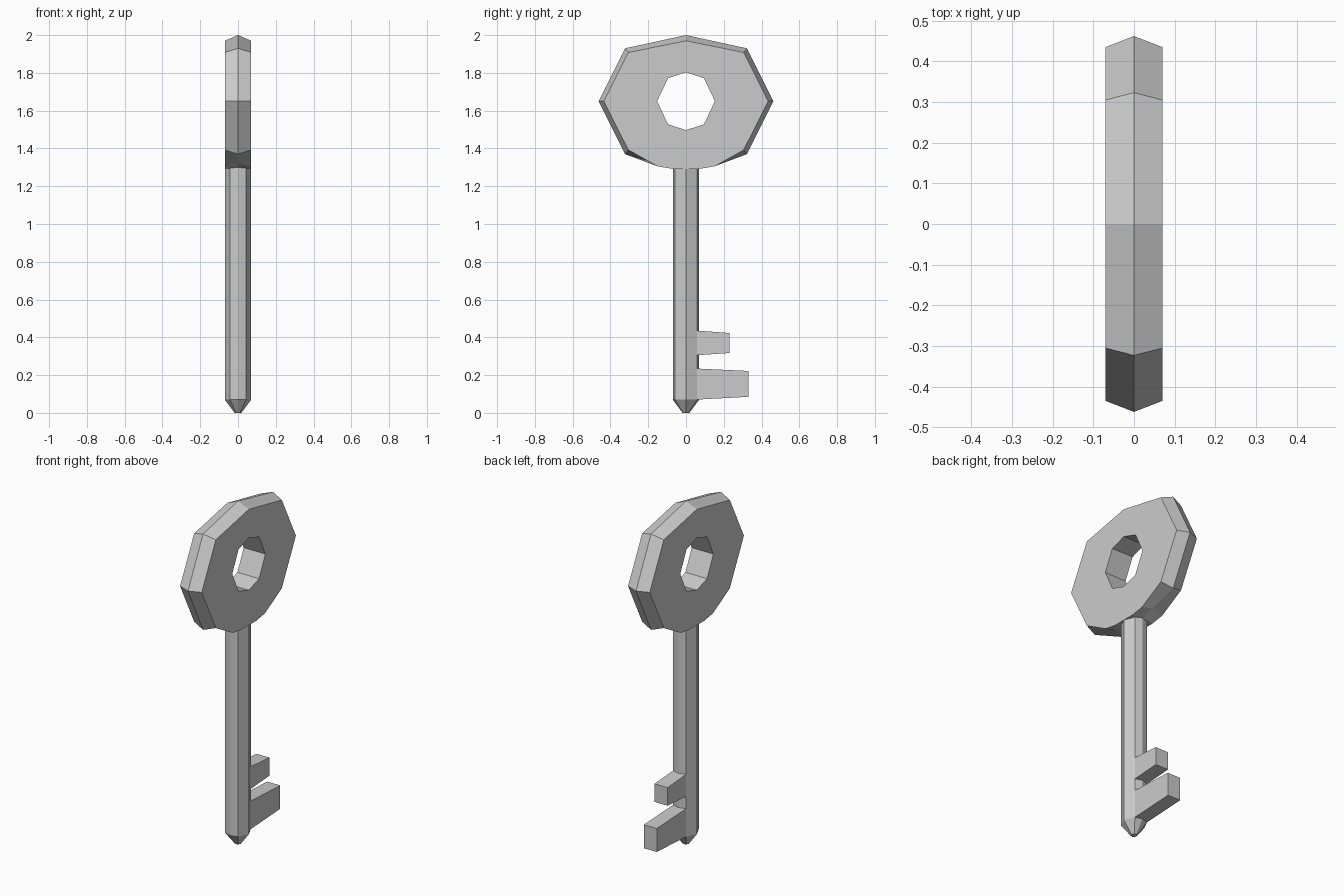
import bpy, bmesh

if "Cube" in bpy.data.objects:
    bpy.data.objects.remove(bpy.data.objects["Cube"])


def finish(name, bm):
    """Weld, orient and turn a bmesh into a named flat-shaded object."""
    bmesh.ops.remove_doubles(bm, verts=bm.verts, dist=0.0005)
    bmesh.ops.recalc_face_normals(bm, faces=bm.faces)
    me = bpy.data.meshes.new(name)
    bm.to_mesh(me)
    bm.free()
    ob = bpy.data.objects.new(name, me)
    bpy.context.collection.objects.link(ob)
    return ob


# bow: half outline as (flat face, outer ridge, hole) points in y, z
half = [
    ((0, 1.97), (0, 2.0), (0, 1.803)),
    ((0.305, 1.908), (0.323, 1.93), (0.095, 1.772)),
    ((0.435, 1.65), (0.462, 1.65), (0.153, 1.65)),
    ((0.305, 1.392), (0.323, 1.37), (0.095, 1.528)),
    ((0.15, 1.305), (0.15, 1.322), (0, 1.497)),
    ((0.07, 1.292), (0.07, 1.30), (0, 1.497)),
]
mirrored = [tuple((-y, z) for y, z in s) for s in half[:0:-1]]
T = 0.07
bm = bmesh.new()
rings = []
for face, ridge, hole in half + mirrored:
    section = [(-T, *hole), (-T, *face), (0, *ridge), (T, *face), (T, *hole)]
    rings.append([bm.verts.new(p) for p in section])
for i, a in enumerate(rings):
    b = rings[(i + 1) % len(rings)]
    for j in range(5):
        k = (j + 1) % 5
        bm.faces.new((a[j], a[k], b[k], b[j]))
finish("bow", bm)

# shaft: eight-sided rod with a tapered tip
octagon = [(0.07, 0), (0.042, 0.058), (0, 0.07), (-0.042, 0.058),
           (-0.07, 0), (-0.042, -0.058), (0, -0.07), (0.042, -0.058)]
bm = bmesh.new()
levels = [[bm.verts.new((x * s, y * s, z)) for x, y in octagon]
          for s, z in ((0.25, 0), (1, 0.07), (1, 1.31))]
for a, b in zip(levels, levels[1:]):
    for i in range(8):
        k = (i + 1) % 8
        bm.faces.new((a[i], a[k], b[k], b[i]))
bm.faces.new(levels[0][::-1])
bm.faces.new(levels[-1])
finish("shaft", bm)


# teeth: tapered bars growing out of the +y flats of the shaft
def tooth(name, end, base_z, tip_z):
    bm = bmesh.new()
    outline = [(0.05, base_z[0]), (end, tip_z[0]), (end, tip_z[1]), (0.05, base_z[1])]
    f = bm.faces.new([bm.verts.new((-0.042, y, z)) for y, z in outline])
    ext = bmesh.ops.extrude_face_region(bm, geom=[f])
    moved = [v for v in ext["geom"] if isinstance(v, bmesh.types.BMVert)]
    bmesh.ops.translate(bm, verts=moved, vec=(0.084, 0, 0))
    # keep a closed box: restore the starting cap if the extrusion removed it
    bmesh.ops.holes_fill(bm, edges=bm.edges, sides=4)
    finish(name, bm)


tooth("large_tooth", 0.33, (0.07, 0.235), (0.085, 0.222))
tooth("small_tooth", 0.23, (0.305, 0.436), (0.317, 0.423))
